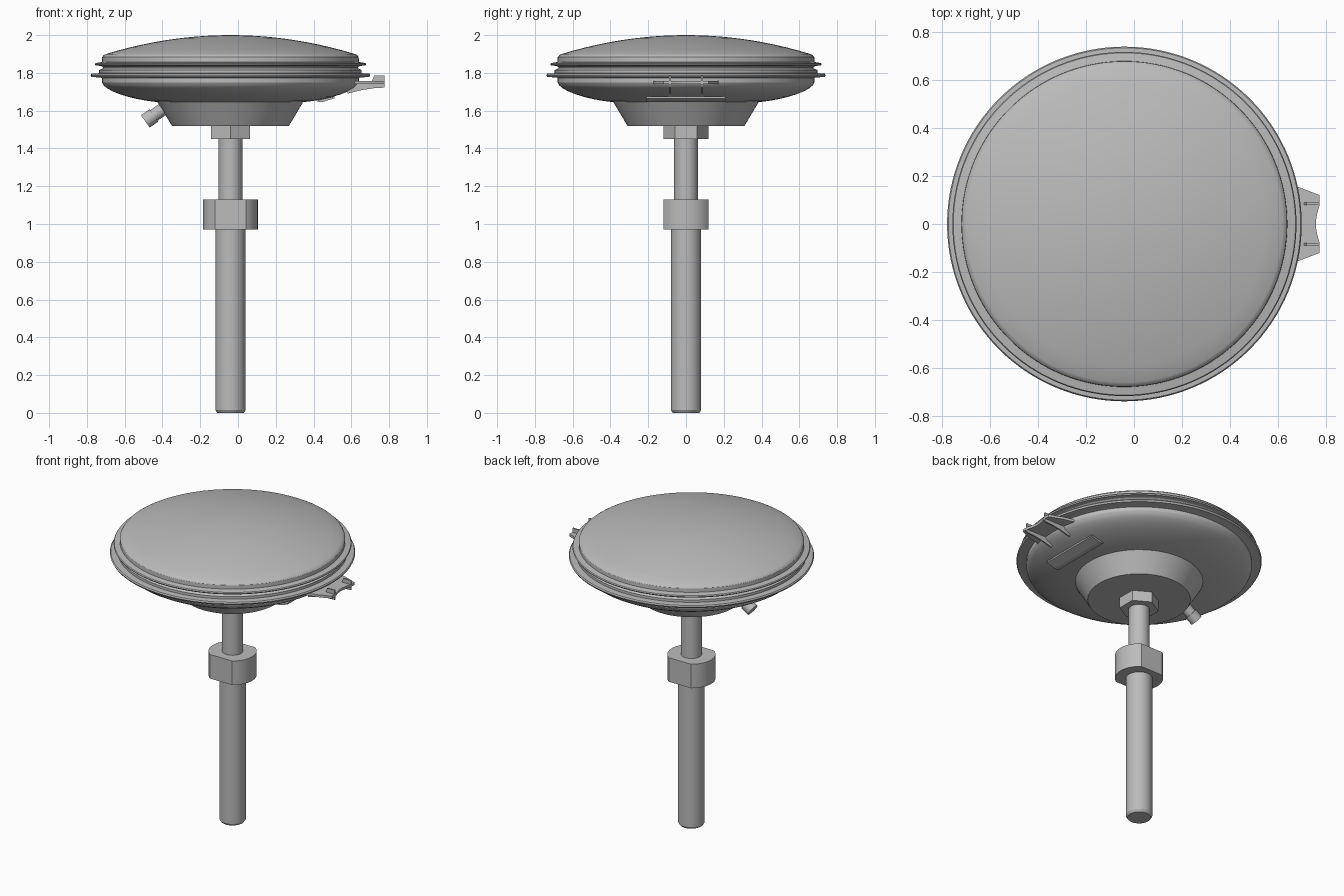
import bpy, bmesh, math
from mathutils import Vector

if "Cube" in bpy.data.objects:
    bpy.data.objects.remove(bpy.data.objects["Cube"], do_unlink=True)

AXIS = -0.04  # x of the mast and dish axis

grey = bpy.data.materials.new("mid_grey")
grey.use_nodes = True
colour = (0.5, 0.5, 0.5, 1)
grey.diffuse_color = colour
grey.node_tree.nodes["Principled BSDF"].inputs["Base Color"].default_value = colour


def finish(name, bm, smooth=True):
    bmesh.ops.recalc_face_normals(bm, faces=bm.faces)
    mesh = bpy.data.meshes.new(name)
    bm.to_mesh(mesh)
    bm.free()
    mesh.materials.append(grey)
    obj = bpy.data.objects.new(name, mesh)
    bpy.context.collection.objects.link(obj)
    if smooth:
        bpy.ops.object.select_all(action='DESELECT')
        obj.select_set(True)
        bpy.context.view_layer.objects.active = obj
        bpy.ops.object.shade_smooth_by_angle(angle=math.radians(28))
    return obj


def lathe(name, profile, sides=64):
    """Revolve (radius, height) points around the mast axis."""
    bm = bmesh.new()
    verts = [bm.verts.new((r, 0, z)) for r, z in profile]
    edges = [bm.edges.new(pair) for pair in zip(verts, verts[1:])]
    bmesh.ops.spin(bm, geom=verts + edges, axis=(0, 0, 1), cent=(0, 0, 0),
                   angle=math.tau, steps=sides, use_duplicate=False)
    bmesh.ops.remove_doubles(bm, verts=bm.verts, dist=1e-5)
    obj = finish(name, bm)
    obj.location.x = AXIS
    return obj


def prism(name, outline, depth, smooth=True):
    """Extrude a closed outline of 3D points along a vector."""
    bm = bmesh.new()
    face = bm.faces.new([bm.verts.new(p) for p in outline])
    new = bmesh.ops.extrude_face_region(bm, geom=[face])["geom"]
    bmesh.ops.translate(bm, vec=depth,
                        verts=[v for v in new if isinstance(v, bmesh.types.BMVert)])
    return finish(name, bm, smooth)


def ring(radius, z, sides, turn=0):
    return [(AXIS + radius * math.cos(math.tau * i / sides + turn),
             radius * math.sin(math.tau * i / sides + turn), z) for i in range(sides)]


# Mast: thick lower tube with chamfered foot, thin upper rod
lathe("lower_pole", [(0, 0), (0.07, 0), (0.08, 0.015), (0.08, 0.98), (0, 0.98)])
lathe("upper_rod", [(0, 0.97), (0.063, 0.97), (0.063, 1.47), (0, 1.47)])

# Round collar cut by two flats, front and back
half = math.asin(0.12 / 0.145)
arc = [-half + 2 * half * i / 20 for i in range(21)]
collar = [(AXIS + 0.145 * math.cos(a + side), 0.145 * math.sin(a + side), 0.97)
          for side in (0, math.pi) for a in arc]
prism("pole_collar", collar, (0, 0, 0.16))

# Hexagonal nut under the dish
prism("hex_nut", ring(0.119, 1.45, 6, math.pi / 2), (0, 0, 0.08), False)

# Dish housing: domed cover, two rims, curved underside, tapered base
dome = [(r, 2 - 0.23 * r * r) for r in (i * 0.066 for i in range(11))]
lathe("dome_cover", dome + [(0.672, 1.893), (0.679, 1.883), (0.68, 1.855)], 128)
lathe("upper_rim", [(0.66, 1.862), (0.69, 1.856), (0.714, 1.852), (0.718, 1.846),
                    (0.714, 1.839), (0.685, 1.837), (0.675, 1.83)], 128)
lathe("rim_groove", [(0.675, 1.84), (0.675, 1.825), (0.695, 1.815), (0.695, 1.795)], 128)
lathe("lower_rim", [(0.67, 1.8), (0.7, 1.798), (0.735, 1.796), (0.74, 1.788),
                    (0.735, 1.778), (0.69, 1.776), (0.67, 1.77)], 128)
lathe("underside", [(0.68, 1.78), (0.68, 1.75), (0.672, 1.735), (0.655, 1.72),
                    (0.625, 1.703), (0.585, 1.687), (0.54, 1.673), (0.49, 1.661),
                    (0.44, 1.652), (0.385, 1.645)], 128)
lathe("tapered_base", [(0.385, 1.646), (0.31, 1.52), (0, 1.52)], 96)

# Side bracket: notched plate with two ribs
notch = [(0.775 - 0.016 * math.sin(math.pi * i / 8), -0.08 + 0.02 * i, 1.742)
         for i in range(9)]
plate = ([(0.56, -0.185, 1.742), (0.685, -0.155, 1.742), (0.775, -0.12, 1.742)]
         + notch + [(0.775, 0.12, 1.742), (0.685, 0.155, 1.742), (0.56, 0.185, 1.742)])
prism("bracket_plate", plate, (0, 0, 0.016), False)
for side, y in (("right", -0.085), ("left", 0.085)):
    rib = [(0.71, 1.757), (0.72, 1.785), (0.775, 1.785), (0.775, 1.722), (0.72, 1.719),
           (0.66, 1.71), (0.58, 1.69), (0.58, 1.757)]
    prism(side + "_bracket_rib", [(x, y - 0.005, z) for x, z in rib], (0, 0.01, 0), False)

# Raised pad on the underside below the bracket
pad = [(0.42, 1.655), (0.51, 1.675), (0.51, 1.665), (0.45, 1.647), (0.42, 1.647)]
prism("underside_pad", [(x, -0.21, z) for x, z in pad], (0, 0.42, 0), False)

# Slanted cable port opposite the bracket
aim = Vector((-0.82, 0, -0.57))
turn = Vector((0, 0, 1)).rotation_difference(aim).to_matrix()


def port(name, radius, start, end, sides):
    outline = [turn @ Vector((radius * math.cos(math.tau * i / sides),
                              radius * math.sin(math.tau * i / sides), start))
               + Vector((-0.38, 0, 1.62)) for i in range(sides)]
    prism(name, outline, aim * (end - start))


port("port_collar", 0.055, -0.06, 0.025, 6)
port("port_neck", 0.034, 0.0, 0.09, 32)
port("port_tip", 0.04, 0.08, 0.135, 32)
